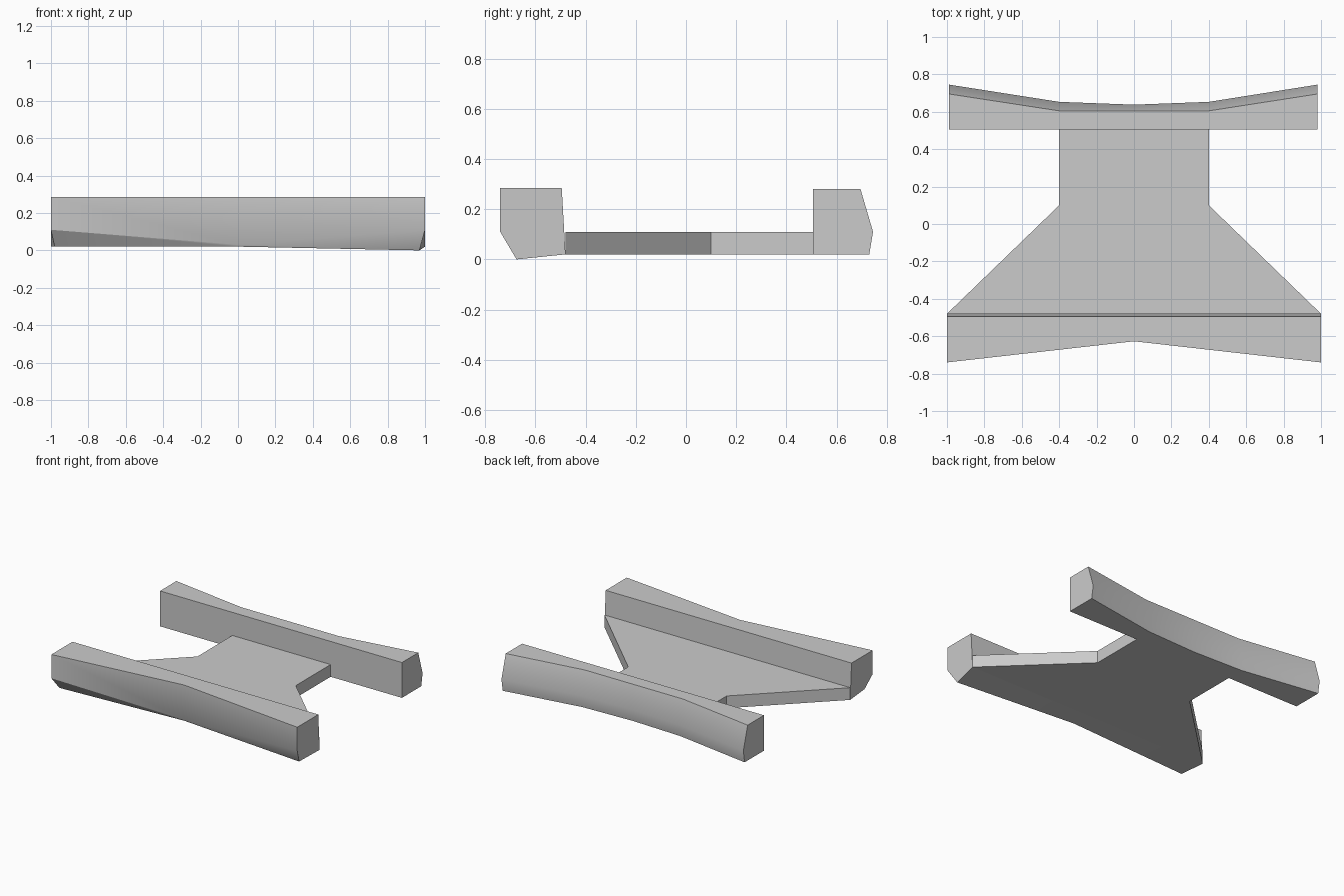
import bpy, bmesh
from math import radians

cube = bpy.data.objects.get("Cube")
if cube:
    bpy.data.objects.remove(cube, do_unlink=True)

# Single flat grey
grey = bpy.data.materials.new("neutral_grey")
grey.use_nodes = True
grey.diffuse_color = (0.6, 0.6, 0.6, 1)
grey.node_tree.nodes["Principled BSDF"].inputs["Base Color"].default_value = (0.6, 0.6, 0.6, 1)


def loft(name, rings):
    """Skin a closed solid through matching rings of points."""
    bm = bmesh.new()
    loops = [[bm.verts.new(p) for p in ring] for ring in rings]
    for a, b in zip(loops, loops[1:]):
        for i in range(len(a)):
            j = (i + 1) % len(a)
            bm.faces.new((a[i], a[j], b[j], b[i]))
    bm.faces.new(loops[0])
    bm.faces.new(loops[-1])
    bmesh.ops.recalc_face_normals(bm, faces=bm.faces)
    mesh = bpy.data.meshes.new(name)
    bm.to_mesh(mesh)
    bm.free()
    mesh.materials.append(grey)
    obj = bpy.data.objects.new(name, mesh)
    bpy.context.collection.objects.link(obj)
    bpy.ops.object.select_all(action='DESELECT')
    obj.select_set(True)
    bpy.context.view_layer.objects.active = obj
    bpy.ops.object.shade_smooth_by_angle(angle=radians(30))
    return obj


BOTTOM, DECK, TOP = 0.02, 0.11, 0.285


# Front bar: shallow V nose whose lower bevel fades out at the middle
def front_ring(x, nose, mid_z, toe_x, toe_y, toe_z):
    return [(x, -0.495, TOP), (x, nose, TOP), (x, nose, mid_z),
            (toe_x, toe_y, toe_z), (x, -0.48, BOTTOM)]


loft("front_bar", [
    front_ring(-1, -0.74, DECK, -0.98, -0.675, BOTTOM),
    front_ring(0, -0.627, 0.03, 0, -0.622, BOTTOM),
    front_ring(1, -0.74, DECK, 0.97, -0.675, 0.0),
])


# Rear bar: bowed back with a ridge at deck height
def rear_ring(x, top_y, ridge_y, low_y):
    return [(x, 0.505, TOP - 0.005), (x, top_y, TOP - 0.005), (x, ridge_y, DECK),
            (x, low_y, BOTTOM), (x, 0.505, BOTTOM)]


loft("rear_bar", [
    rear_ring(-0.988, 0.695, 0.745, 0.73),
    rear_ring(-0.4, 0.605, 0.653, 0.637),
    rear_ring(0, 0.605, 0.638, 0.622),
    rear_ring(0.4, 0.605, 0.653, 0.637),
    rear_ring(0.98, 0.695, 0.745, 0.73),
])

# Deck plate: flares from a narrow neck to the full width of the front bar
half = [(1, -0.48), (0.4, 0.1), (0.4, 0.505)]
outline = half + [(-x, y) for x, y in reversed(half)]
loft("deck_plate", [[(x, y, z) for x, y in outline] for z in (BOTTOM, DECK)])
